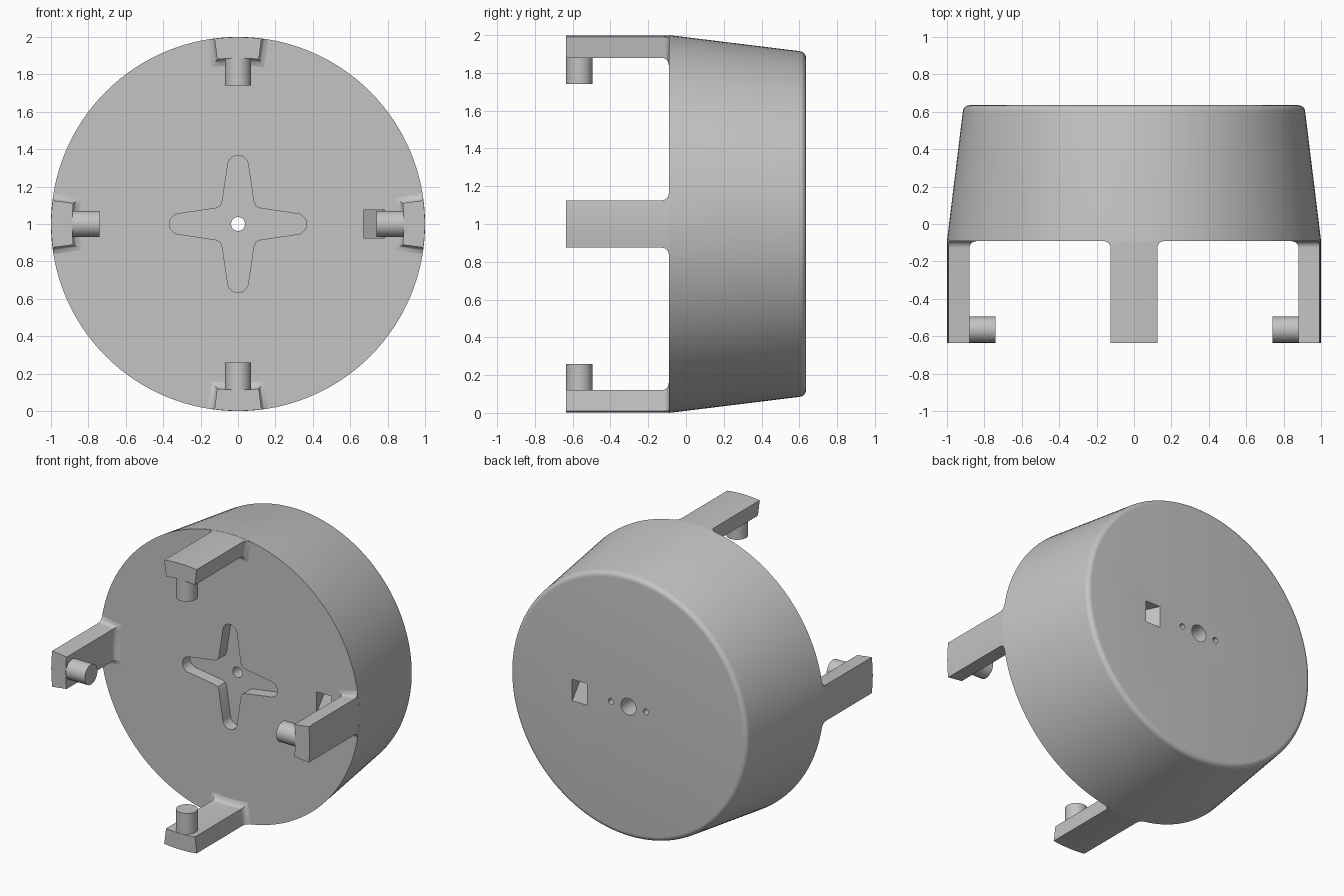
import bpy
import bmesh
from math import sin, cos, pi, radians, sqrt
from mathutils import Matrix, Vector

if "Cube" in bpy.data.objects:
    bpy.data.objects.remove(bpy.data.objects["Cube"], do_unlink=True)

# One plain grey for everything
grey = bpy.data.materials.new("plain_grey")
grey.use_nodes = True
colour = (0.55, 0.55, 0.55, 1)
grey.diffuse_color = colour
grey.node_tree.nodes["Principled BSDF"].inputs["Base Color"].default_value = colour

FRONT, BACK, MID = -0.09, 0.635, 1.0


def select(obj):
    bpy.ops.object.select_all(action="DESELECT")
    obj.select_set(True)
    bpy.context.view_layer.objects.active = obj


def loft(name, rings):
    """Closed solid through rings of matching points, capped at both ends."""
    bm = bmesh.new()
    loops = [[bm.verts.new(p) for p in ring] for ring in rings]
    n = len(loops[0])
    for a, b in zip(loops, loops[1:]):
        for i in range(n):
            j = (i + 1) % n
            bm.faces.new((a[i], a[j], b[j], b[i]))
    bm.faces.new(loops[0])
    bm.faces.new(loops[-1])
    bmesh.ops.recalc_face_normals(bm, faces=bm.faces)
    mesh = bpy.data.meshes.new(name)
    bm.to_mesh(mesh)
    bm.free()
    mesh.materials.append(grey)
    obj = bpy.data.objects.new(name, mesh)
    bpy.context.collection.objects.link(obj)
    return obj


def polar(angle, r, y):
    return Vector((r * cos(angle), y, MID + r * sin(angle)))


def circle(r, y, n, x=0):
    return [polar(2 * pi * i / n, r, y) + Vector((x, 0, 0)) for i in range(n)]


def prism(name, outline, y0, y1):
    return loft(name, [[(x, y, MID + z) for x, z in outline] for y in (y0, y1)])


def cut(target, cutter):
    cutter.hide_render = True
    select(target)
    mod = target.modifiers.new("cut", "BOOLEAN")
    mod.operation, mod.solver, mod.object = "DIFFERENCE", "EXACT", cutter
    bpy.ops.object.modifier_apply(modifier=mod.name)
    bpy.data.objects.remove(cutter, do_unlink=True)


def smooth(obj):
    select(obj)
    bpy.ops.object.shade_smooth_by_angle(angle=radians(35))


# Tapered drum with a rounded back rim
RIM = 0.035
profile = [(1.0, FRONT)]
for k in range(7):
    a = radians(6 + 14 * k)
    profile.append((0.88 + RIM * cos(a), BACK - RIM + RIM * sin(min(a, pi / 2))))
body = loft("drum_body", [circle(r, y, 128) for r, y in profile])

# Four-armed star recess in the front face
arm = [(0.115, 0.085), (0.095, 0.093), (0.093, 0.095), (0.085, 0.115)]
arm += [(0.055 * cos(radians(t)), 0.312 + 0.055 * sin(radians(t)))
        for t in range(8, 173, 12)]
arm += [(-0.085, 0.115), (-0.093, 0.095)]
arm = arm[2:]
star = []
for q in range(4):
    c, s = round(cos(q * pi / 2)), round(sin(q * pi / 2))
    star += [(x * c - z * s, x * s + z * c) for x, z in arm[:-1]]
    x, z = -0.104, 0.091
    x, z = -0.095, 0.095
    star.append((x * c - z * s, x * s + z * c))
# drop the doubled corner where neighbouring arms meet
star = [p for i, p in enumerate(star)
        if (Vector(p) - Vector(star[i - 1])).length > 0.006]
cut(body, prism("star_cutter", star, FRONT - 0.1, FRONT + 0.085))

# Shaft hole, wider bore behind it and two screw holes
cut(body, loft("shaft_cutter", [circle(0.037, y, 32) for y in (-0.3, 0.8)]))
cut(body, loft("bore_cutter", [circle(0.058, y, 32) for y in (0.1, 0.8)]))
for x in (-0.135, 0.135):
    cut(body, loft("screw_cutter", [circle(0.02, y, 20, x) for y in (0.4, 0.8)]))

# Slanted rectangular cable tunnel
slope = (0.32 - 0.67) / (BACK - FRONT)
tunnel = []
for y in (FRONT - 0.1, BACK + 0.1):
    x = 0.67 + slope * (y - FRONT)
    tunnel.append([(x + dx, y, MID + dz) for dx, dz in
                   ((0, -0.075), (0.115, -0.075), (0.115, 0.075), (0, 0.075))])
cut(body, loft("tunnel_cutter", tunnel))
smooth(body)

# Legs: ring sectors flaring into the drum, each with an inward peg
FILLET = 0.038
stations = [(-BACK, 0)]
for k in range(7):
    t = FILLET * k / 6
    stations.append((FRONT - FILLET + t, FILLET - sqrt(FILLET ** 2 - t ** 2)))
stations.append((FRONT + 0.004, FILLET))

for index, side in enumerate(("left", "top", "right", "bottom")):
    mid = index * pi / 2
    rings = []
    for y, flare in stations:
        half = 0.126 + flare
        steps = [half * (i / 4 - 1) for i in range(9)]
        outer = [polar(mid + a, 0.999, y) for a in steps]
        inner = [polar(mid + a, 0.887 - flare, y) for a in reversed(steps)]
        rings.append(outer + inner)
    smooth(loft(side + "_leg", rings))

    turn = Matrix.Rotation(-mid, 3, "Y")
    peg = []
    for r in (0.74, 0.92):
        peg.append([turn @ Vector((r, -0.565 + 0.07 * cos(a), 0.07 * sin(a)))
                    + Vector((0, 0, MID))
                    for a in (2 * pi * i / 32 for i in range(32))])
    smooth(loft(side + "_peg", peg))
